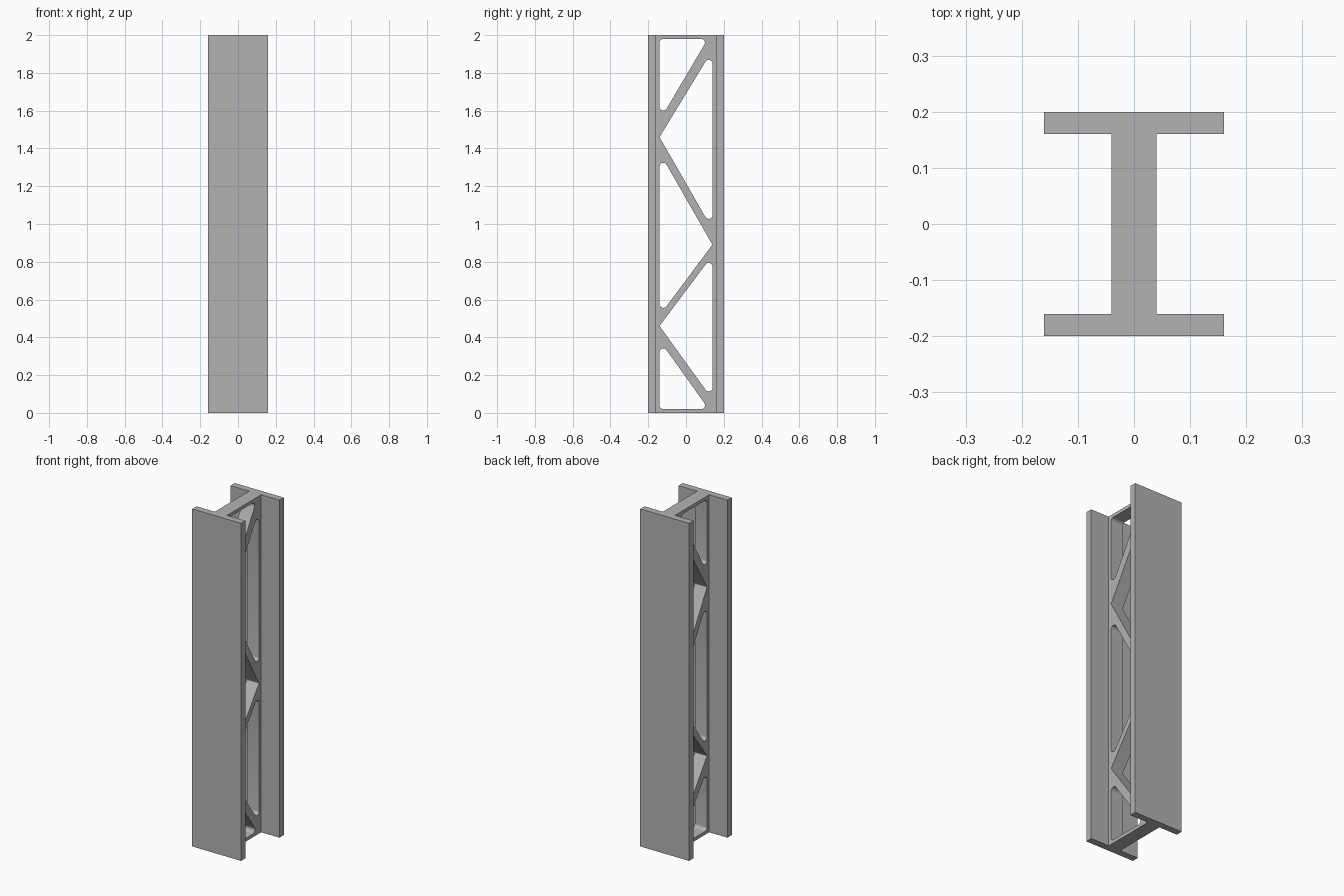
import bpy
from math import radians, tan, sin, cos, pi
from mathutils import Vector

old = bpy.data.objects.get("Cube")
if old:
    bpy.data.objects.remove(old, do_unlink=True)

HEIGHT, FLANGE, EDGE = 2.0, 0.04, 0.14
COLOR = (0.45, 0.45, 0.45, 1)
steel = bpy.data.materials.new("grey steel")
steel.use_nodes = True
steel.diffuse_color = COLOR
steel.node_tree.nodes["Principled BSDF"].inputs["Base Color"].default_value = COLOR


def rounded(corners, steps=8):
    """Round each (y, z, radius) corner with an arc."""
    pts = []
    for i, (y, z, r) in enumerate(corners):
        p = Vector((y, z))
        a = (Vector(corners[i - 1][:2]) - p).normalized()
        b = (Vector(corners[(i + 1) % len(corners)][:2]) - p).normalized()
        half = a.angle(b) / 2
        mid = (a + b).normalized()
        centre = p + mid * (r / sin(half))
        side = (a - b).normalized()
        sweep = pi / 2 - half
        for k in range(steps + 1):
            t = sweep * (1 - 2 * k / steps)
            pts.append(centre + r * (side * sin(t) - mid * cos(t)))
    return pts


def add_loop(curve, pts):
    s = curve.splines.new('POLY')
    s.points.add(len(pts) - 1)
    for sp, p in zip(s.points, pts):
        sp.co = (p[0], p[1], 0, 1)
    s.use_cyclic_u = True


# Front and back flanges
for name, side in (("front_flange", -1), ("back_flange", 1)):
    bpy.ops.mesh.primitive_cube_add(size=1, location=(0, side * 0.18, HEIGHT / 2))
    flange = bpy.context.object
    flange.name = name
    flange.scale = (0.32, FLANGE, HEIGHT)
    bpy.ops.object.transform_apply(location=False, rotation=False, scale=True)
    flange.data.materials.append(steel)

# Web with rounded triangular openings that leave zigzag struts
R, TIP = 0.02, 0.007
openings = [
    [(-EDGE, 1.98, R), (0.115, 1.98, R), (-EDGE, 1.548, R)],
    [(EDGE, 1.92, R), (EDGE, 0.972, R), (-EDGE, 1.46, TIP)],
    [(-EDGE, 1.379, R), (EDGE, 0.89, TIP), (-EDGE, 0.516, R)],
    [(EDGE, 0.834, R), (EDGE, 0.072, R), (-EDGE, 0.46, TIP)],
    [(-EDGE, 0.384, R), (0.12, 0.02, R), (-EDGE, 0.02, R)],
]
curve = bpy.data.curves.new("web", 'CURVE')
curve.dimensions = '2D'
curve.fill_mode = 'BOTH'
curve.extrude = 0.04
add_loop(curve, [(-0.16, 0), (0.16, 0), (0.16, HEIGHT), (-0.16, HEIGHT)])
for corners in openings:
    add_loop(curve, rounded(corners))
web = bpy.data.objects.new("web", curve)
bpy.context.collection.objects.link(web)
web.rotation_euler = (radians(90), 0, radians(90))
bpy.ops.object.select_all(action='DESELECT')
web.select_set(True)
bpy.context.view_layer.objects.active = web
bpy.ops.object.convert(target='MESH')
web = bpy.context.object
bpy.ops.object.transform_apply(location=False, rotation=True, scale=False)
web.data.materials.clear()
web.data.materials.append(steel)

# Weld the caps to the walls, then smooth only the rounded corners
bpy.ops.object.mode_set(mode='EDIT')
bpy.ops.mesh.select_all(action='SELECT')
bpy.ops.mesh.remove_doubles(threshold=0.0001)
bpy.ops.mesh.normals_make_consistent(inside=False)
bpy.ops.object.mode_set(mode='OBJECT')
bpy.ops.object.shade_smooth_by_angle(angle=radians(30))
